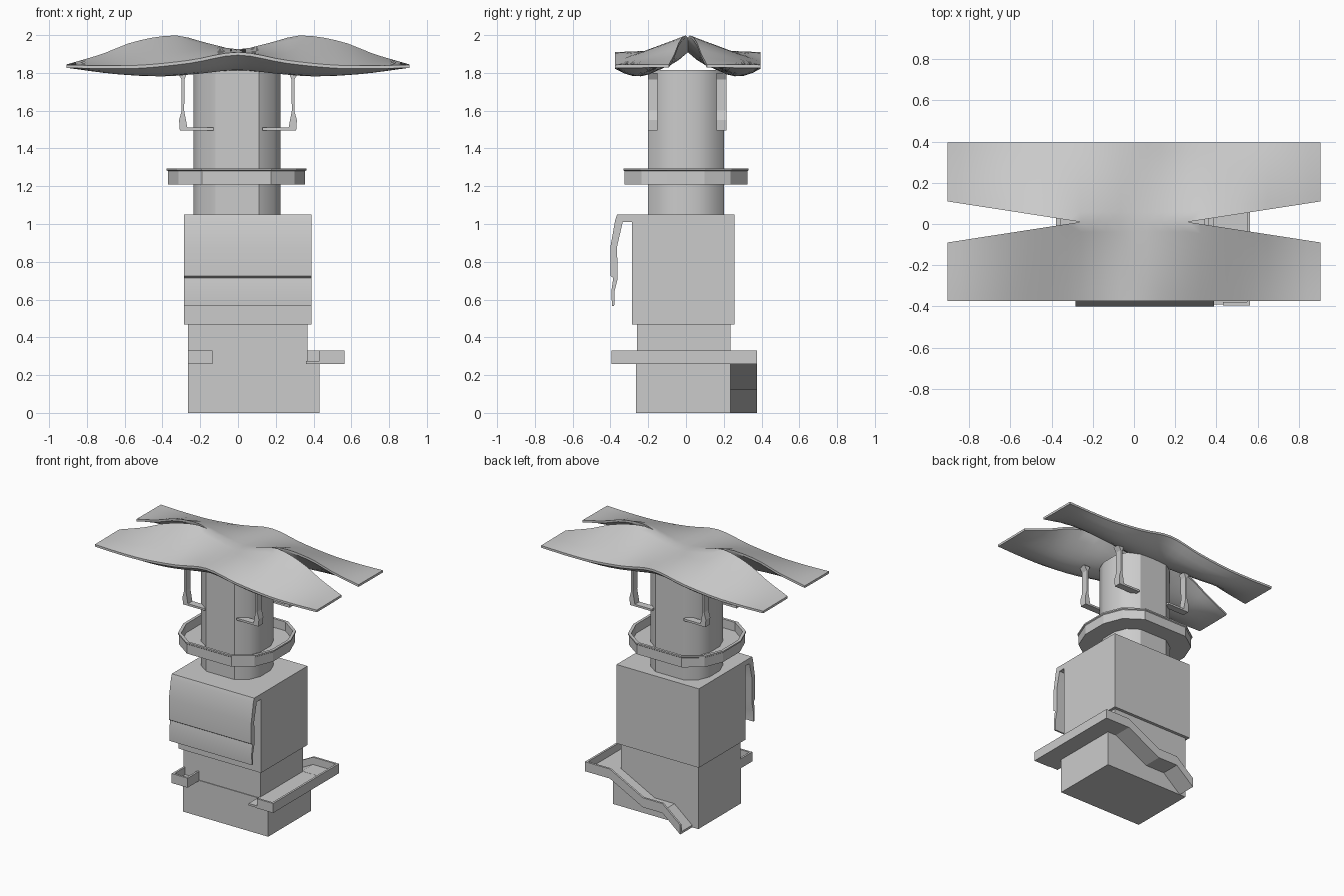
import bpy, bmesh

if "Cube" in bpy.data.objects:
    bpy.data.objects.remove(bpy.data.objects["Cube"])


def finish(name, bm, smooth=False):
    bmesh.ops.remove_doubles(bm, verts=bm.verts, dist=1e-4)
    bmesh.ops.recalc_face_normals(bm, faces=bm.faces)
    me = bpy.data.meshes.new(name)
    bm.to_mesh(me)
    bm.free()
    ob = bpy.data.objects.new(name, me)
    bpy.context.collection.objects.link(ob)
    if smooth:
        bpy.ops.object.select_all(action='DESELECT')
        ob.select_set(True)
        bpy.context.view_layer.objects.active = ob
        bpy.ops.object.shade_smooth_by_angle(angle=0.6)
    return ob


def prism(name, pts, axis, lo, hi, smooth=False):
    """Extrude a 2D profile along one axis."""
    bm = bmesh.new()

    def place(p, d):
        v = [p[0], p[1]]
        v.insert(axis, d)
        return bm.verts.new(v)
    a = [place(p, lo) for p in pts]
    b = [place(p, hi) for p in pts]
    bm.faces.new(a)
    bm.faces.new(b)
    for i in range(len(pts)):
        j = (i + 1) % len(pts)
        bm.faces.new((a[i], a[j], b[j], b[i]))
    return finish(name, bm, smooth)


def box(name, x0, x1, y0, y1, z0, z1):
    return prism(name, [(x0, y0), (x1, y0), (x1, y1), (x0, y1)], 2, z0, z1)


# Stacked square body
box("base_block", -0.265, 0.432, -0.265, 0.235, 0, 0.265)
box("lower_block", -0.265, 0.367, -0.26, 0.235, 0.26, 0.47)
box("upper_block", -0.285, 0.388, -0.285, 0.257, 0.467, 1.05)

# Hanging front awning
prism("front_awning", [(-0.28, 1.05), (-0.365, 1.05), (-0.375, 1.02), (-0.40, 0.88),
                       (-0.40, 0.725), (-0.385, 0.715), (-0.395, 0.645), (-0.392, 0.565),
                       (-0.38, 0.565), (-0.378, 0.645), (-0.362, 0.71), (-0.365, 0.88),
                       (-0.335, 1.01), (-0.28, 1.012)], 0, -0.285, 0.388, True)

# Small front balcony
box("balcony_floor", -0.265, -0.135, -0.39, -0.26, 0.26, 0.275)
box("balcony_front_rail", -0.265, -0.135, -0.395, -0.38, 0.26, 0.33)
box("balcony_right_rail", -0.15, -0.135, -0.39, -0.26, 0.26, 0.33)
box("balcony_left_rail", -0.265, -0.25, -0.39, -0.26, 0.26, 0.33)

# Side walkway and its rails
box("walkway_floor", 0.36, 0.563, -0.39, 0.37, 0.26, 0.275).data.transform
box("walkway_side_rail", 0.548, 0.563, -0.395, 0.375, 0.26, 0.33)
box("walkway_front_rail", 0.432, 0.563, -0.395, -0.38, 0.26, 0.33)

# Ramp down the back with a landing half way
path = [(0.563, 0.26), (0.36, 0.26), (0.09, 0.12), (-0.07, 0.12), (-0.215, 0.0)]


def ramp(name, h, y0, y1):
    prism(name, path + [(x, z + h) for x, z in reversed(path)], 1, y0, y1)


ramp("ramp_floor", 0.016, 0.232, 0.37)
ramp("ramp_rail", 0.07, 0.36, 0.375)

# Faceted tower shaft
right = [(0.225, -0.06), (0.225, 0.06), (0.19, 0.145), (0.11, 0.2)]
left = [(-0.12, 0.2), (-0.2, 0.145), (-0.235, 0.06), (-0.235, -0.06)]
outline = right + left + [(-0.2, -0.145), (-0.12, -0.2), (0.11, -0.2), (0.19, -0.145)]
prism("tower_shaft", outline, 2, 1.04, 1.815, True)

# Tray-shaped ring balcony around the shaft
bm = bmesh.new()
loops = [[bm.verts.new((x * s, y * s * (1.03 if s > 1 else 1), z)) for x, y in outline]
         for s, z in [(0.97, 1.21), (1.58, 1.21), (1.58, 1.28), (1.61, 1.285), (1.61, 1.295),
                      (1.52, 1.295), (1.52, 1.23), (0.97, 1.23)]]
n = len(outline)
for k in range(len(loops)):
    a, b = loops[k], loops[(k + 1) % len(loops)]
    for i in range(n):
        bm.faces.new((a[i], a[(i + 1) % n], b[(i + 1) % n], b[i]))
finish("ring_balcony", bm)

# Four roof brackets
bracket = [(0.27, 1.80), (0.32, 1.80), (0.298, 1.765), (0.298, 1.60), (0.312, 1.55),
           (0.308, 1.495), (0.13, 1.495), (0.13, 1.51), (0.268, 1.51), (0.285, 1.60),
           (0.283, 1.765)]
for sx in (-1, 1):
    for side, y0 in (("front", -0.202), ("back", 0.162)):
        prism("roof_bracket_" + side + ("_left" if sx < 0 else "_right"),
              [(sx * x, z) for x, z in bracket], 1, y0, y0 + 0.052)


def curve(t, x):
    """Smooth curve through table points, mirrored about x = 0."""
    x = abs(x)
    pts = [(-t[1][0], t[1][1])] + t + [(2 * t[-1][0] - t[-2][0], 2 * t[-1][1] - t[-2][1])]
    for i in range(1, len(pts) - 2):
        (xa, a), (xb, b), (xc, c), (xd, d) = pts[i - 1:i + 3]
        if x <= xc + 1e-6:
            h = xc - xb
            u = (x - xb) / h
            m0, m1 = h * (c - a) / (xc - xa), h * (d - b) / (xd - xb)
            return ((2*u**3 - 3*u*u + 1) * b + (u**3 - 2*u*u + u) * m0
                    + (3*u*u - 2*u**3) * c + (u**3 - u*u) * m1)
    return t[-1][1]


# Wavy roof, slit from both ends: straight top slopes over a sagging underside
ridge = [(0, 1.925), (0.17, 1.96), (0.33, 1.998), (0.55, 1.965), (0.72, 1.9), (0.907, 1.845)]
trough = [(0, 1.832), (0.2, 1.812), (0.4, 1.798), (0.65, 1.81), (0.907, 1.843)]
eave = [(0, 1.91), (0.25, 1.868), (0.5, 1.842), (0.7, 1.838), (0.907, 1.843)]
NX, NY, M, THICK = 28, 8, 0.62, 0.016
bm = bmesh.new()
for side in (-1, 1):
    top, under = [], []
    for i in range(NX + 1):
        x = -0.907 + 1.814 * i / NX
        w = 0.10 * max(0, (abs(x) - 0.26) / 0.647)
        r, m, e = curve(ridge, x), curve(trough, x), curve(eave, x)
        rows = [], []
        for j in range(NY + 1):
            s = j / NY
            y = 0.01 + side * (w + (0.385 - w) * s)
            sag = (r * (s - M) * (s - 1) / M + m * s * (s - 1) / (M * (M - 1))
                   + e * s * (s - M) / (1 - M))
            rows[0].append(bm.verts.new((x, y, r + (e - r) * s)))
            rows[1].append(bm.verts.new((x, y, sag - THICK)))
        top.append(rows[0])
        under.append(rows[1])
    for g in (top, under):
        for i in range(NX):
            for j in range(NY):
                bm.faces.new((g[i][j], g[i + 1][j], g[i + 1][j + 1], g[i][j + 1]))
    # Rims along the eave, the slits and both ends
    for i in range(NX):
        edges = [NY]
        if abs(top[i][0].co.x + top[i + 1][0].co.x) / 2 > 0.26:
            edges.append(0)
        for j in edges:
            bm.faces.new((top[i][j], top[i + 1][j], under[i + 1][j], under[i][j]))
    for i in (0, NX):
        for j in range(NY):
            bm.faces.new((top[i][j], top[i][j + 1], under[i][j + 1], under[i][j]))
finish("wavy_roof", bm, smooth=True)
